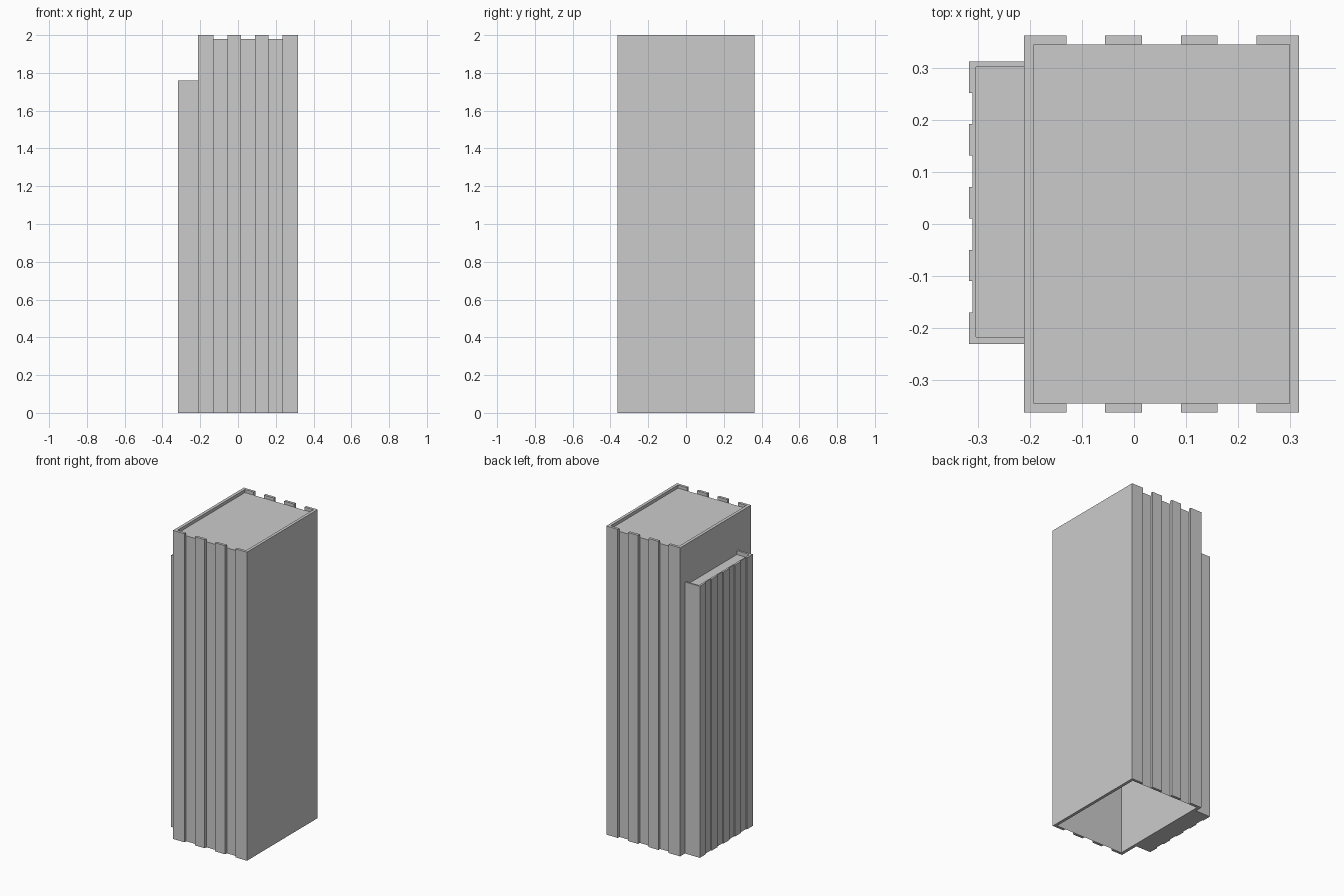
import bpy
import bmesh

if "Cube" in bpy.data.objects:
    bpy.data.objects.remove(bpy.data.objects["Cube"])


def finish(name, bm):
    mesh = bpy.data.meshes.new(name)
    bm.to_mesh(mesh)
    bm.free()
    obj = bpy.data.objects.new(name, mesh)
    bpy.context.collection.objects.link(obj)
    return obj


def prism(name, outline, z0, z1, open_bottom=False):
    """Extrude a flat outline from z0 to z1."""
    bm = bmesh.new()
    base = bm.faces.new([bm.verts.new((x, y, z0)) for x, y in outline])
    res = bmesh.ops.extrude_face_region(bm, geom=[base], use_keep_orig=True)
    for v in res["geom"]:
        if isinstance(v, bmesh.types.BMVert):
            v.co.z = z1
    bmesh.ops.recalc_face_normals(bm, faces=bm.faces[:])
    if open_bottom:
        low = [f for f in bm.faces if all(abs(v.co.z - z0) < 1e-6 for v in f.verts)]
        bmesh.ops.delete(bm, geom=low, context="FACES_ONLY")
    return finish(name, bm)


def rect(x0, x1, y0, y1):
    return [(x0, y0), (x1, y0), (x1, y1), (x0, y1)]


def panel(name, x0, x1, y0, y1, z, up):
    bm = bmesh.new()
    pts = rect(x0, x1, y0, y1)
    bm.faces.new([bm.verts.new((x, y, z)) for x, y in (pts if up else pts[::-1])])
    return finish(name, bm)


# Main tower: hollow core, open underneath, topped by the flat roof
XL, XR, Y = -0.212, 0.318, 0.3625
IL, IR, IY = -0.192, 0.299, 0.345
TOP, ROOF = 2.0, 1.98
prism("tower_core", rect(IL, IR, -IY, IY), 0, ROOF, open_bottom=True)


# End walls wrap round the corners and rise past the roof as a parapet
def end_wall(name, outer, inner, tip):
    half = [(outer, Y), (tip, Y), (tip, IY), (inner, IY)]
    prism(name, half + [(x, -y) for x, y in reversed(half)], 0, TOP)


end_wall("tower_left_wall", XL, IL, -0.13)
end_wall("tower_right_wall", XR, IR, 0.236)

# Pilasters on the front and back
for i, x in enumerate((-0.056, 0.09)):
    for side, y0, y1 in (("front", -Y, -IY), ("back", IY, Y)):
        prism(f"{side}_pilaster_{i + 1}", rect(x, x + 0.071, y0, y1), 0, TOP)

# Side wing: fluted three-sided wall
WX, WN, WI = -0.318, -0.311, -0.304
W0, W1, V0, V1 = -0.231, 0.313, -0.217, 0.302
WTOP, WROOF = 1.76, 1.735
step = (W1 - W0) / 9
outline = [(XL, V0), (XL, W0)]
for k in range(9):
    x = WN if k % 2 else WX
    outline += [(x, W0 + k * step), (x, W0 + (k + 1) * step)]
outline += [(XL, W1), (XL, V1), (WI, V1), (WI, V0)]
prism("wing_wall", outline, 0, WTOP)

# Wing roof and underside
panel("wing_roof", WI, XL, V0, V1, WROOF, True)
panel("wing_floor", WI, XL, V0, V1, 0, False)
